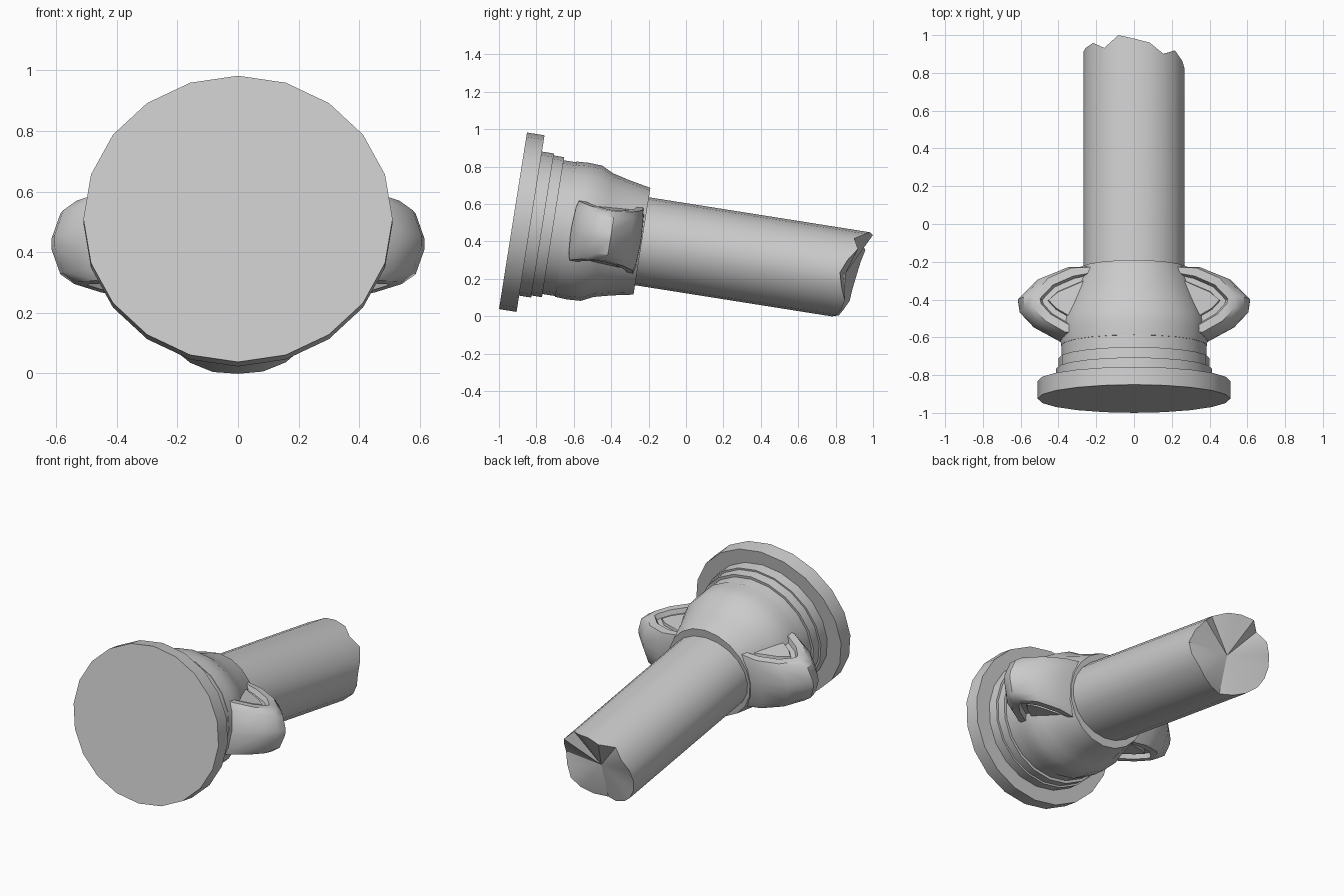
import bpy, bmesh, math
from mathutils import Matrix, Vector

if "Cube" in bpy.data.objects:
    bpy.data.objects.remove(bpy.data.objects["Cube"])

# Everything is modelled along local +Y, then tilted nose-up onto the real axis
TILT = Matrix.Translation((0, -0.925, 0.51)) @ Matrix.Rotation(math.radians(-9), 4, 'X')
SIDES = 20


def finish(name, bm, angle=32):
    bmesh.ops.recalc_face_normals(bm, faces=bm.faces)
    bm.transform(TILT)
    me = bpy.data.meshes.new(name)
    bm.to_mesh(me)
    bm.free()
    ob = bpy.data.objects.new(name, me)
    bpy.context.collection.objects.link(ob)
    bpy.ops.object.select_all(action='DESELECT')
    ob.select_set(True)
    bpy.context.view_layer.objects.active = ob
    bpy.ops.object.shade_smooth_by_angle(angle=math.radians(angle))
    return ob


def ring(bm, t, rx, rz):
    """Elliptical ring; t is one distance or one distance per side."""
    ts = t if isinstance(t, list) else [t] * SIDES
    return [bm.verts.new((rx * math.sin(2 * math.pi * i / SIDES), ts[i],
                          rz * math.cos(2 * math.pi * i / SIDES))) for i in range(SIDES)]


def bridge(bm, a, b):
    n = len(a)
    for i in range(n):
        j = (i + 1) % n
        bm.faces.new((a[i], a[j], b[j], b[i]))


def lathe(name, profile):
    bm = bmesh.new()
    rings = [ring(bm, *p) for p in profile]
    for a, b in zip(rings, rings[1:]):
        bridge(bm, a, b)
    bm.faces.new(rings[0])
    bm.faces.new(rings[-1])
    return finish(name, bm)


# Front disc and stepped neck rings
lathe("front_disc", [(0, .51, .478), (.095, .51, .478)])
lathe("neck_rings", [(.09, .413, .39), (.16, .413, .39), (.16, .40, .379), (.217, .40, .379),
                     (.217, .385, .362), (.30, .385, .362)])

# Tapering collar body
lathe("collar", [(.285, .387, .366), (.35, .39, .37), (.425, .385, .366), (.488, .36, .335),
                 (.58, .325, .312), (.698, .285, .289)])

# Shaft with a broken, jagged end
ends = [1.893, 1.873, 1.817, 1.845, 1.80, 1.77, 1.79, 1.818, 1.81, 1.79,
        1.765, 1.80, 1.82, 1.845, 1.85, 1.86, 1.87, 1.885, 1.85, 1.913]
bm = bmesh.new()
start = ring(bm, .6, .268, .238)
tip = ring(bm, ends, .268, .238)
bridge(bm, start, tip)
bm.faces.new(start)
hub = bm.verts.new((0, 1.80, 0))
for i in range(SIDES):
    bm.faces.new((tip[i], tip[(i + 1) % SIDES], hub))
finish("broken_shaft", bm, 30)

# Side lugs: plan outline stacked in height, pockets on top and bottom
plan = [(.2, .31), (.40, .315), (.53, .385), (.605, .465), (.615, .53), (.51, .635),
        (.36, .692), (.2, .695)]
levels = [(-.145, .82), (-.11, .93), (-.02, 1), (.02, 1), (.11, .93), (.145, .82)]
for side, label in ((1, "right"), (-1, "left")):
    bm = bmesh.new()
    layers = []
    for z, s in levels:
        layers.append([bm.verts.new((side * (.2 + (x - .2) * s), .505 + (t - .505) * (.5 + s / 2),
                                     z * (1 + (.52 - x) * .8))) for x, t in plan])
    for a, b in zip(layers, layers[1:]):
        bridge(bm, a, b)
    caps = [bm.faces.new(layers[0]), bm.faces.new(layers[-1])]
    bmesh.ops.recalc_face_normals(bm, faces=bm.faces)
    for cap in caps:
        for inset, depth in ((.045, 0), (.008, -.03), (.03, 0), (.006, .015)):
            bmesh.ops.inset_individual(bm, faces=[cap], thickness=inset, depth=depth)
    finish("lug_" + label, bm, 35)
